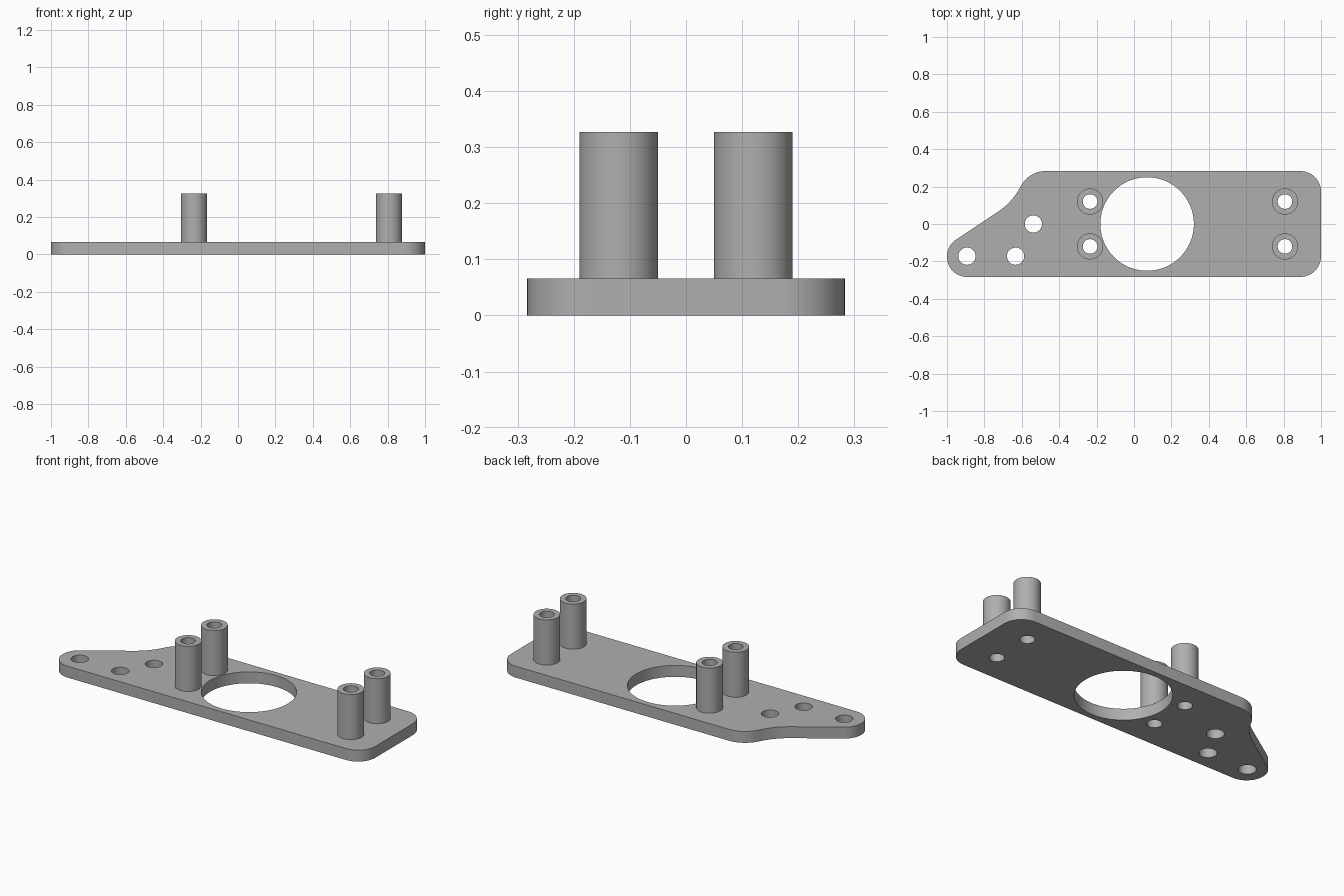
import bpy, bmesh, math
from mathutils import Vector

if "Cube" in bpy.data.objects:
    bpy.data.objects.remove(bpy.data.objects["Cube"])

PLATE_TOP, POST_TOP = 0.066, 0.327
POST_R, BORE_R, SCREW_R = 0.07, 0.039, 0.046

grey = bpy.data.materials.new("grey_plastic")
grey.use_nodes = True
colour = (0.43, 0.43, 0.43, 1)
grey.diffuse_color = colour
grey.node_tree.nodes["Principled BSDF"].inputs["Base Color"].default_value = colour


def circle(x, y, r, n=64):
    return [(x + r * math.cos(math.tau * i / n), y + r * math.sin(math.tau * i / n))
            for i in range(n)]


def filleted(corners, steps=12):
    """Round each (x, y, radius) corner of a polygon with a tangent arc."""
    points = []
    for i, (x, y, r) in enumerate(corners):
        p = Vector((x, y))
        a = (Vector(corners[i - 1][:2]) - p).normalized()
        b = (Vector(corners[(i + 1) % len(corners)][:2]) - p).normalized()
        half = a.angle(b) / 2
        centre = p + (a + b).normalized() * r / math.sin(half)
        start = p + a * r / math.tan(half) - centre
        end = p + b * r / math.tan(half) - centre
        for k in range(steps + 1):
            d = start.lerp(end, k / steps)
            # Even angular spacing along the arc
            total = start.angle(end)
            t = total * k / steps
            d = (start * math.sin(total - t) + end * math.sin(t)) / math.sin(total)
            points.append(tuple(centre + d))
    return points


def extruded(name, loops, bottom, top):
    """Solid from an outer loop and hole loops, raised from bottom to top."""
    curve = bpy.data.curves.new(name, 'CURVE')
    curve.dimensions = '2D'
    curve.fill_mode = 'BOTH'
    curve.extrude = (top - bottom) / 2
    for loop in loops:
        spline = curve.splines.new('POLY')
        spline.points.add(len(loop) - 1)
        for point, (x, y) in zip(spline.points, loop):
            point.co = (x, y, 0, 1)
        spline.use_cyclic_u = True
    source = bpy.data.objects.new(name + "_profile", curve)
    bpy.context.collection.objects.link(source)
    graph = bpy.context.evaluated_depsgraph_get()
    mesh = bpy.data.meshes.new_from_object(source.evaluated_get(graph))
    bpy.data.objects.remove(source)

    # Weld caps to walls
    bm = bmesh.new()
    bm.from_mesh(mesh)
    bmesh.ops.remove_doubles(bm, verts=bm.verts, dist=0.0001)
    bmesh.ops.translate(bm, verts=bm.verts, vec=(0, 0, (top + bottom) / 2))
    bmesh.ops.recalc_face_normals(bm, faces=bm.faces)
    bm.to_mesh(mesh)
    bm.free()
    mesh.materials.clear()
    mesh.materials.append(grey)
    obj = bpy.data.objects.new(name, mesh)
    bpy.context.collection.objects.link(obj)
    bpy.ops.object.select_all(action='DESELECT')
    obj.select_set(True)
    bpy.context.view_layer.objects.active = obj
    bpy.ops.object.shade_smooth_by_angle(angle=math.radians(35))
    return obj


# Base plate with its large opening, screw holes and post bores
outline = filleted([
    (1, -0.283, 0.11), (1, 0.283, 0.11), (-0.56, 0.283, 0.15),
    (-0.655, 0.114, 0.35), (-1, -0.116, 0.107), (-1, -0.283, 0.107)])
posts = [(x, y) for x in (-0.235, 0.807) for y in (-0.12, 0.12)]
screws = [(-0.538, 0), (-0.633, -0.172), (-0.893, -0.172)]
holes = [circle(0.07, 0, 0.25, 96)]
holes += [circle(x, y, SCREW_R) for x, y in screws]
holes += [circle(x, y, BORE_R) for x, y in posts]
extruded("base_plate", [outline] + holes, 0, PLATE_TOP)

# Hollow standoff posts
for x, y in posts:
    name = ("left" if x > 0 else "right") + ("_back" if y > 0 else "_front") + "_post"
    extruded(name, [circle(x, y, POST_R), circle(x, y, BORE_R)], PLATE_TOP, POST_TOP)
